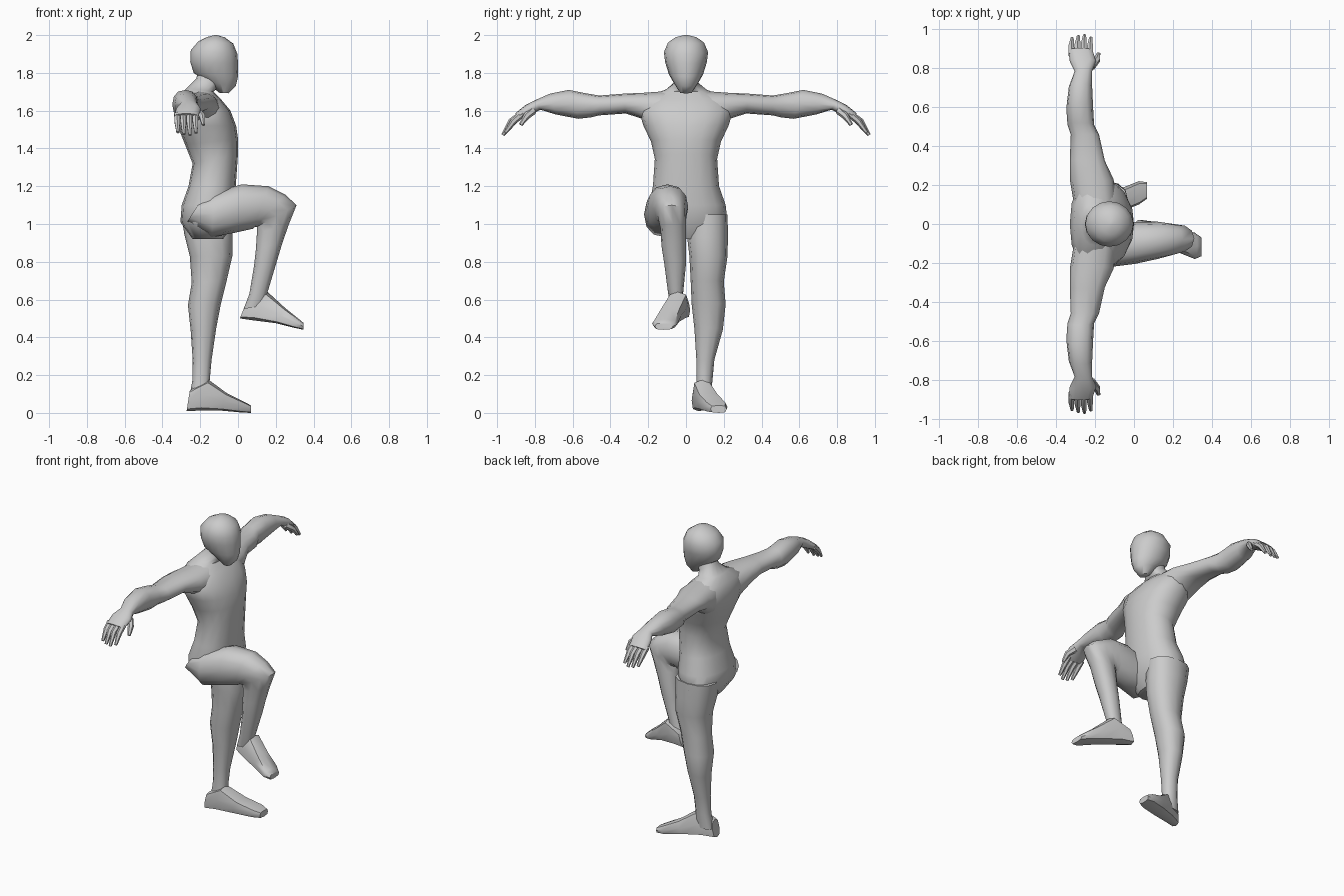
import bpy, bmesh, math
from mathutils import Vector


def loft(name, rings, n=12, plane="xz", mirror=1, power=0.88):
    """Each ring: two opposite edge points in the plane, then its extent on the other axis."""
    bm = bmesh.new()
    loops = []
    for a, b, c, d, lo, hi in rings:
        loop = []
        for i in range(n):
            t = 2 * math.pi * i / n
            u, v = [math.copysign(abs(f) ** power, f) for f in (math.cos(t), math.sin(t))]
            p = (a + c) / 2 + (a - c) / 2 * u
            z = (b + d) / 2 + (b - d) / 2 * u
            w = (lo + hi) / 2 + (hi - lo) / 2 * v
            co = (p, w * mirror, z) if plane == "xz" else (w, p * mirror, z)
            loop.append(bm.verts.new(co))
        loops.append(loop)
    for l0, l1 in zip(loops, loops[1:]):
        for i in range(n):
            j = (i + 1) % n
            bm.faces.new((l0[i], l0[j], l1[j], l1[i]))
    bm.faces.new(loops[0])
    bm.faces.new(loops[-1])
    return finish(name, bm)


def tube(name, pts, radii, n=6):
    """Tapered finger along a few points."""
    bm = bmesh.new()
    pts = [Vector(p) for p in pts]
    loops = []
    for k, p in enumerate(pts):
        d = (pts[min(k + 1, len(pts) - 1)] - pts[max(k - 1, 0)]).normalized()
        s = d.cross(Vector((1, 0, 0))).normalized()
        r = d.cross(s)
        loops.append([bm.verts.new(p + radii[k] * (s * math.cos(2 * math.pi * i / n)
                     + r * math.sin(2 * math.pi * i / n))) for i in range(n)])
    for l0, l1 in zip(loops, loops[1:]):
        for i in range(n):
            j = (i + 1) % n
            bm.faces.new((l0[i], l0[j], l1[j], l1[i]))
    bm.faces.new(loops[0])
    bm.faces.new(loops[-1])
    return finish(name, bm)


def finish(name, bm):
    bmesh.ops.recalc_face_normals(bm, faces=bm.faces)
    me = bpy.data.meshes.new(name)
    bm.to_mesh(me)
    bm.free()
    ob = bpy.data.objects.new(name, me)
    bpy.context.collection.objects.link(ob)
    bpy.ops.object.select_all(action="DESELECT")
    ob.select_set(True)
    bpy.context.view_layer.objects.active = ob
    bpy.ops.object.shade_smooth_by_angle(angle=math.radians(50))
    return ob


# torso and neck
loft("torso", [
    (-.08, .92, -.24, .92, -.11, .13),
    (-.03, 1.0, -.305, 1.01, -.19, .22),
    (-.015, 1.1, -.298, 1.1, -.195, .21),
    (-.012, 1.2, -.262, 1.2, -.175, .175),
    (0, 1.37, -.24, 1.32, -.165, .165),
    (0, 1.45, -.28, 1.42, -.185, .185),
    (-.01, 1.52, -.32, 1.52, -.225, .225),
    (-.04, 1.6, -.33, 1.6, -.25, .25),
    (-.09, 1.66, -.31, 1.68, -.21, .21),
    (-.13, 1.70, -.27, 1.72, -.11, .11),
    (-.11, 1.72, -.22, 1.77, -.06, .06),
    (-.08, 1.77, -.21, 1.83, -.055, .055)], n=16)

# head, narrow at the chin
loft("head", [(a, b, c, d, -w, w) for a, b, c, d, w in [
    (-.05, 1.692, -.10, 1.695, .03),
    (-.012, 1.73, -.17, 1.755, .062),
    (0, 1.78, -.235, 1.80, .09),
    (0, 1.85, -.253, 1.86, .11),
    (-.003, 1.90, -.25, 1.92, .117),
    (-.025, 1.955, -.21, 1.967, .095),
    (-.07, 1.988, -.165, 1.99, .055),
    (-.11, 2.0, -.125, 2.0, .01)]], n=16, power=1)

# standing leg and foot
loft("standing_leg", [
    (-.03, 1.05, -.30, 1.05, .02, .22),
    (-.03, .93, -.285, .95, .005, .222),
    (-.03, .83, -.255, .83, .018, .22),
    (-.06, .70, -.245, .69, .025, .20),
    (-.09, .58, -.265, .57, .03, .21),
    (-.115, .45, -.25, .43, .045, .195),
    (-.14, .28, -.24, .28, .055, .15),
    (-.15, .17, -.242, .17, .055, .14),
    (-.14, .08, -.26, .07, .05, .13)])
loft("standing_foot", [
    (-.255, .12, -.272, .01, .03, .10),
    (-.155, .175, -.20, .012, .035, .135),
    (-.06, .105, -.09, .012, .06, .18),
    (.03, .06, .02, .002, .10, .22),
    (.068, .04, .068, 0, .13, .215)], n=8, power=.6)

# raised leg, bent at the knee, and its foot
loft("raised_leg", [
    (-.20, 1.12, -.27, 1.01, -.20, 0),
    (-.12, 1.17, -.14, .93, -.222, 0),
    (.02, 1.21, -.01, .955, -.205, .01),
    (.16, 1.20, .08, .975, -.18, .012),
    (.25, 1.155, .09, .985, -.165, .005),
    (.31, 1.10, .10, .985, -.15, 0),
    (.27, 1.0, .10, .95, -.135, 0),
    (.235, .90, .095, .87, -.13, 0),
    (.205, .80, .085, .78, -.115, 0),
    (.157, .64, .06, .63, -.095, -.015),
    (.14, .57, .03, .55, -.08, -.005)])
loft("raised_foot", [
    (.045, .59, .01, .50, -.045, .022),
    (.157, .64, .08, .49, -.095, .01),
    (.25, .555, .20, .475, -.145, -.025),
    (.325, .495, .30, .45, -.18, -.045),
    (.348, .475, .348, .44, -.165, -.07)], n=8, power=.6)

# arms spread to both sides with hands and fingers
for side, s in (("left", 1), ("right", -1)):
    loft(side + "_arm", [
        (.08, 1.705, .14, 1.48, -.31, -.09),
        (.22, 1.695, .24, 1.56, -.33, -.105),
        (.33, 1.69, .32, 1.585, -.33, -.15),
        (.46, 1.68, .46, 1.575, -.325, -.18),
        (.52, 1.69, .50, 1.565, -.342, -.205),
        (.62, 1.71, .57, 1.557, -.348, -.21),
        (.72, 1.69, .69, 1.58, -.335, -.215),
        (.80, 1.655, .77, 1.605, -.305, -.215),
        (.85, 1.63, .82, 1.58, -.33, -.195),
        (.905, 1.585, .875, 1.555, -.337, -.212)], plane="yz", mirror=s)
    for k, (x, reach) in enumerate([(-.322, -.01), (-.29, 0), (-.258, .004), (-.226, -.008)]):
        tube(f"{side}_finger_{k + 1}", [
            (x, .87 * s, 1.58), (x, (.92 + reach) * s, 1.545),
            (x + .004, (.965 + reach) * s, 1.475 - reach)], (.018, .017, .009))
    tube(side + "_thumb", [
        (-.22, .81 * s, 1.60), (-.19, .845 * s, 1.57), (-.182, .875 * s, 1.525)],
        (.022, .018, .010))
